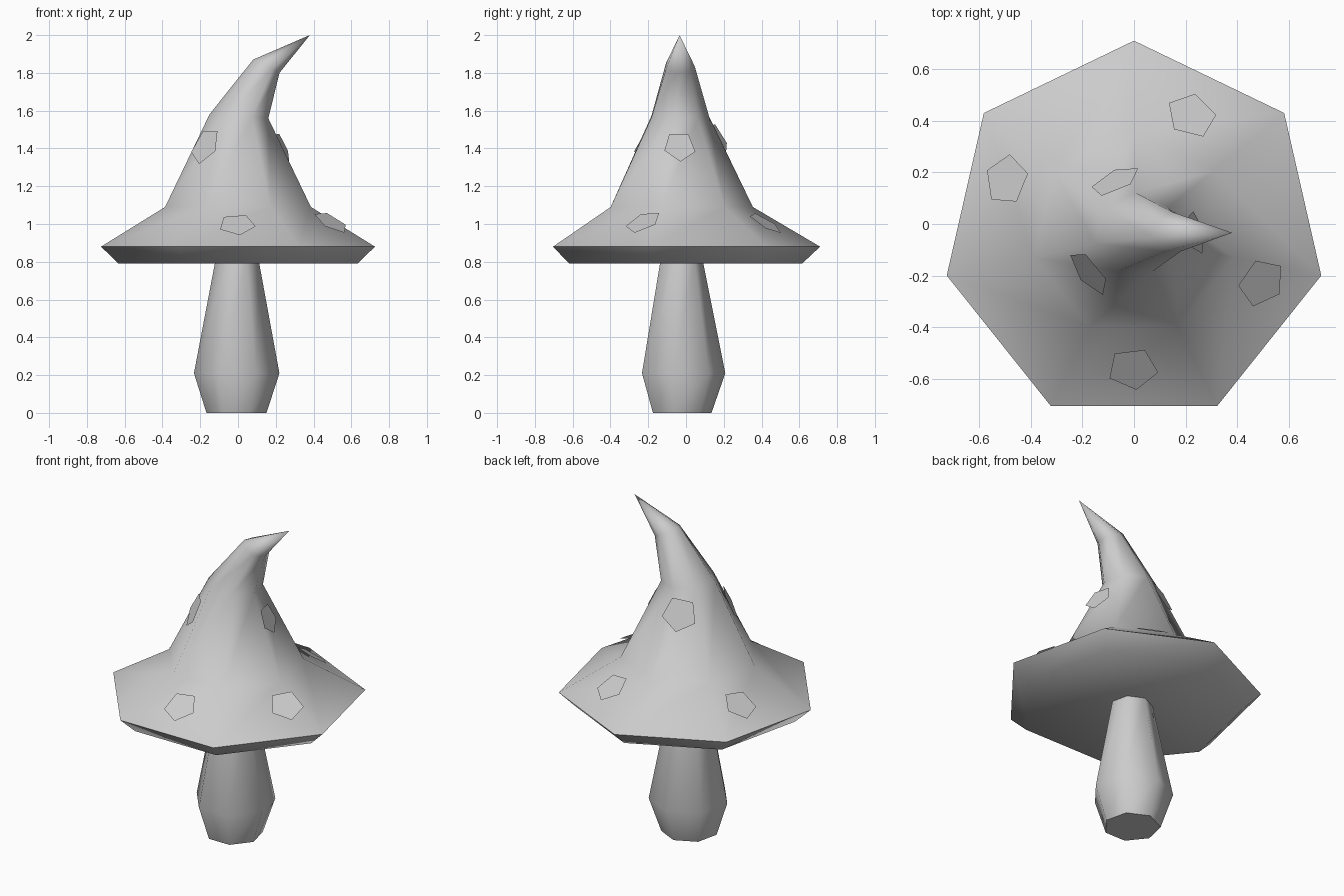
import bpy, bmesh, math
from mathutils import Vector, Matrix
from mathutils.bvhtree import BVHTree

if "Cube" in bpy.data.objects:
    bpy.data.objects.remove(bpy.data.objects["Cube"])

SIDES = 7
grey = bpy.data.materials.new("light_grey")
grey.diffuse_color = (0.6, 0.6, 0.6, 1)
grey.use_nodes = True
grey.node_tree.nodes["Principled BSDF"].inputs["Base Color"].default_value = grey.diffuse_color


def ring(bm, x, y, z, r, tilt=0):
    """Heptagon with a corner towards +y, leaning towards +x by tilt degrees."""
    rot = Matrix.Rotation(math.radians(tilt), 3, 'Y')
    verts = []
    for i in range(SIDES):
        a = math.pi / 2 + i * math.tau / SIDES
        verts.append(bm.verts.new(Vector((x, y, z)) + rot @ Vector((r * math.cos(a), r * math.sin(a), 0))))
    return verts


def finish(name, bm, smooth):
    mesh = bpy.data.meshes.new(name)
    bm.to_mesh(mesh)
    ob = bpy.data.objects.new(name, mesh)
    mesh.materials.append(grey)
    bpy.context.collection.objects.link(ob)
    if smooth:
        bpy.ops.object.select_all(action='DESELECT')
        ob.select_set(True)
        bpy.context.view_layer.objects.active = ob
        bpy.ops.object.shade_smooth_by_angle(angle=math.radians(60))
    return ob


def loft(name, sections, tip=None):
    """Skin a stack of heptagon sections, closed at both ends."""
    bm = bmesh.new()
    rings = [ring(bm, *s) for s in sections]
    for lo, hi in zip(rings, rings[1:]):
        for i in range(SIDES):
            j = (i + 1) % SIDES
            bm.faces.new((lo[i], lo[j], hi[j], hi[i]))
    bm.faces.new(rings[0][::-1])
    if tip:
        apex = bm.verts.new(tip)
        for i in range(SIDES):
            bm.faces.new((rings[-1][i], rings[-1][(i + 1) % SIDES], apex))
    else:
        bm.faces.new(rings[-1])
    bmesh.ops.recalc_face_normals(bm, faces=bm.faces)
    finish(name, bm, True)
    return bm


# Stem
loft("stem", [(-0.008, -0.028, 0, 0.163),
              (-0.007, -0.024, 0.21, 0.232),
              (-0.005, -0.029, 0.80, 0.119)]).free()

# Pointed cap with a bent tip
cap = loft("cap", [(0, -0.034, 0.79, 0.648),
                   (0, -0.034, 0.88, 0.744),
                   (0, -0.042, 1.09, 0.396),
                   (0.005, -0.038, 1.57, 0.16, 4),
                   (0.15, -0.034, 1.835, 0.08, 27)], (0.38, -0.034, 2.0))
tree = BVHTree.FromBMesh(cap)
cap.free()

# Flat pentagon spots just off the cap: centre, direction of one corner, radius
spots = [((0.224, 0.423, 1.01), (0.24, 0.52, 0.95), 0.1),
         ((-0.498, 0.172, 1.0), (-0.49, 0.27, 1.0), 0.1),
         ((0.494, -0.227, 1.01), (0.57, -0.165, 1.0), 0.1),
         ((-0.005, -0.563, 1.0), (0.04, -0.49, 1.045), 0.1),
         ((-0.176, -0.19, 1.414), (-0.21, -0.22, 1.31), 0.105),
         ((-0.073, 0.168, 1.445), (-0.077, 0.213, 1.35), 0.103),
         ((0.235, -0.034, 1.41), (0.27, -0.03, 1.33), 0.088)]
for n, (centre, corner, r) in enumerate(spots, 1):
    p, normal, _, _ = tree.find_nearest(Vector(centre))
    u = Vector(corner) - Vector(centre)
    u = (u - normal * u.dot(normal)).normalized()
    v = normal.cross(u)
    bm = bmesh.new()
    bm.faces.new([bm.verts.new(p + normal * 0.015 + r * (u * math.cos(a) + v * math.sin(a)))
                  for a in (k * math.tau / 5 for k in range(5))])
    finish(f"spot_{n}", bm, False)
    bm.free()
